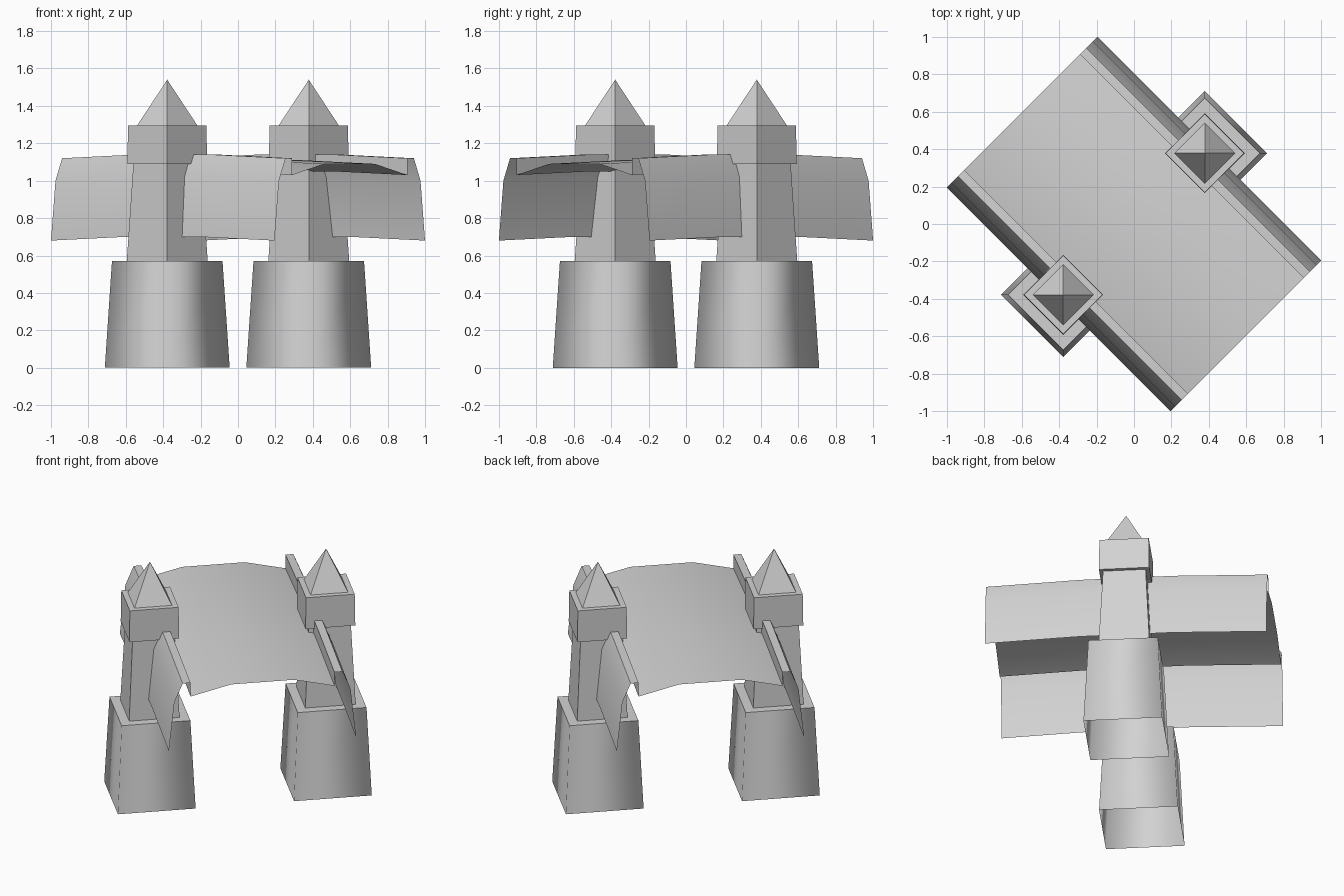
import bpy, bmesh, math

cube = bpy.data.objects.get("Cube")
if cube:
    bpy.data.objects.remove(cube, do_unlink=True)

stone = bpy.data.materials.new("light_grey_stone")
stone.use_nodes = True
grey = (0.65, 0.65, 0.65, 1)
stone.diffuse_color = grey
stone.node_tree.nodes["Principled BSDF"].inputs["Base Color"].default_value = grey

TURN = -math.pi / 4      # the bridge runs diagonally
TOWER_OFFSET = 0.535


def finish(bm, name, smooth=None):
    """Turn a bmesh into a rotated object; smooth is an edge angle in degrees."""
    mesh = bpy.data.meshes.new(name)
    bm.to_mesh(mesh)
    bm.free()
    mesh.materials.append(stone)
    ob = bpy.data.objects.new(name, mesh)
    bpy.context.collection.objects.link(ob)
    ob.rotation_euler.z = TURN
    if smooth:
        bpy.ops.object.select_all(action='DESELECT')
        ob.select_set(True)
        bpy.context.view_layer.objects.active = ob
        bpy.ops.object.shade_smooth_by_angle(angle=math.radians(smooth))
    return ob


def square_loft(name, y, rings, bottom=False, top=False, smooth=None):
    """Stack square rings given as (half width, height)."""
    bm = bmesh.new()
    loops = [[bm.verts.new((sx * h, y + sy * h, z))
              for sx, sy in ((-1, -1), (1, -1), (1, 1), (-1, 1))]
             for h, z in rings]
    for low, high in zip(loops, loops[1:]):
        for i in range(4):
            j = (i + 1) % 4
            bm.faces.new((low[i], low[j], high[j], high[i]))
    if bottom:
        bm.faces.new(loops[0][::-1])
    if top:
        bm.faces.new(loops[-1])
    bmesh.ops.remove_doubles(bm, verts=bm.verts, dist=1e-4)
    return finish(bm, name, smooth)


def sheet(name, profile, smooth):
    """Sweep a (y, z) profile along the slightly arched length of the bridge."""
    bm = bmesh.new()
    rows = [[bm.verts.new((x, y, z + rise)) for y, z in profile]
            for x, rise in ((-0.845, 0), (-0.28, 0.02), (0.28, 0.02), (0.845, 0))]
    for a, b in zip(rows, rows[1:]):
        for i in range(len(profile) - 1):
            bm.faces.new((a[i], b[i], b[i + 1], a[i + 1]))
    return finish(bm, name, smooth)


# Arched road deck
sheet("deck", [(-0.437, 1.03), (-0.19, 1.09), (0.19, 1.09), (0.437, 1.03)], 40)

# Parapets with hanging outer skirts
parapet = [(0.437, 1.03), (0.437, 1.12), (0.485, 1.12), (0.535, 1.0), (0.569, 0.68)]
sheet("left_parapet", parapet, 40)
sheet("right_parapet", [(-y, z) for y, z in reversed(parapet)], 40)

# Towers
for side, s in (("left", 1), ("right", -1)):
    y = s * TOWER_OFFSET
    square_loft(side + "_pier", y, [(0.236, 0), (0.209, 0.57)], smooth=120)
    square_loft(side + "_pier_ledge", y, [(0.209, 0.57)], top=True)
    square_loft(side + "_shaft", y, [(0.153, 0.57), (0.128, 1.09)])
    square_loft(side + "_cap", y, [(0.151, 1.09), (0.148, 1.295)], bottom=True, top=True)
    square_loft(side + "_spire", y, [(0.114, 1.295), (0, 1.54)])
